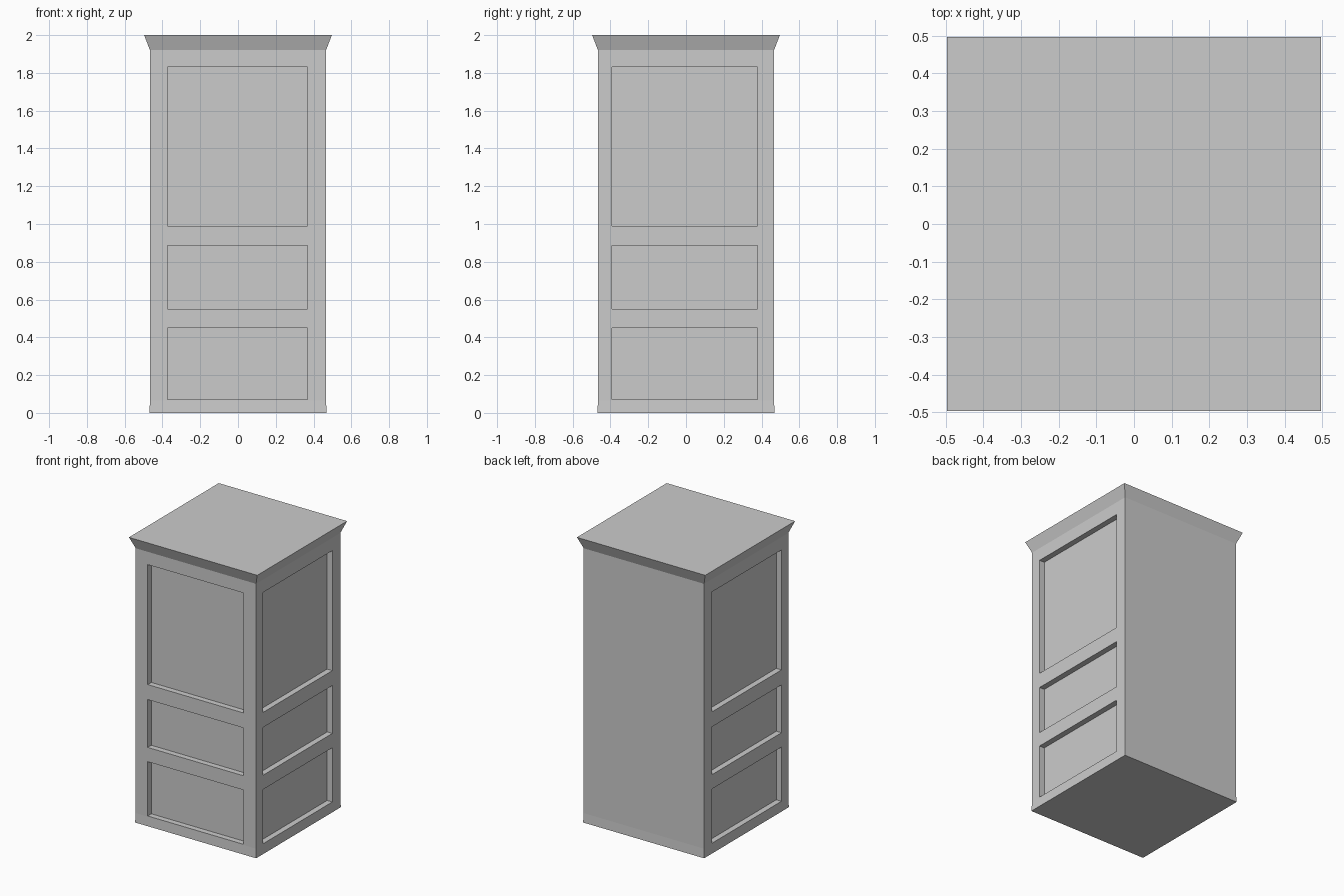
import bpy, bmesh
from mathutils import Matrix, Vector

if "Cube" in bpy.data.objects:
    bpy.data.objects.remove(bpy.data.objects["Cube"])

DEPTH = 0.04            # panel recess
BODY = 0.466            # half width of the body


def finish(bm, name):
    bmesh.ops.recalc_face_normals(bm, faces=bm.faces)
    mesh = bpy.data.meshes.new(name)
    bm.to_mesh(mesh)
    bm.free()
    obj = bpy.data.objects.new(name, mesh)
    bpy.context.collection.objects.link(obj)
    return obj


def add_box(bm, lo, hi):
    lo, hi = Vector(lo), Vector(hi)
    size = hi - lo
    bmesh.ops.create_cube(bm, size=1, matrix=Matrix.Translation((lo + hi) / 2)
                          @ Matrix.Diagonal((*size, 1)))


# Square carcass with flared foot and crown, lofted from (half width, height)
profile = [(0.469, 0.0), (BODY, 0.065), (BODY, 1.92), (0.497, 2.0)]
bm = bmesh.new()
rings = [[bm.verts.new((sx * r, sy * r, z))
          for sx, sy in ((-1, -1), (1, -1), (1, 1), (-1, 1))]
         for r, z in profile]
for a, b in zip(rings, rings[1:]):
    for i in range(4):
        j = (i + 1) % 4
        bm.faces.new((a[i], a[j], b[j], b[i]))
bm.faces.new(rings[0][::-1])
bm.faces.new(rings[-1])
cabinet = finish(bm, "cabinet_body")

# Recessed panels: three on the front and three on each side, back plain
bm = bmesh.new()
inner, outer = BODY - DEPTH, BODY + 0.05
for z0, z1 in ((0.07, 0.45), (0.55, 0.885), (0.99, 1.83)):
    add_box(bm, (-0.373, -outer, z0), (0.369, -inner, z1))
    add_box(bm, (inner, -0.391, z0), (outer, 0.378, z1))
    add_box(bm, (-outer, -0.391, z0), (-inner, 0.378, z1))
cutter = finish(bm, "panel_cutter")
cutter.hide_render = True

cut = cabinet.modifiers.new("panels", 'BOOLEAN')
cut.operation = 'DIFFERENCE'
cut.solver = 'EXACT'
cut.object = cutter
bpy.context.view_layer.objects.active = cabinet
cabinet.select_set(True)
bpy.ops.object.modifier_apply(modifier=cut.name)
bpy.data.objects.remove(cutter)
